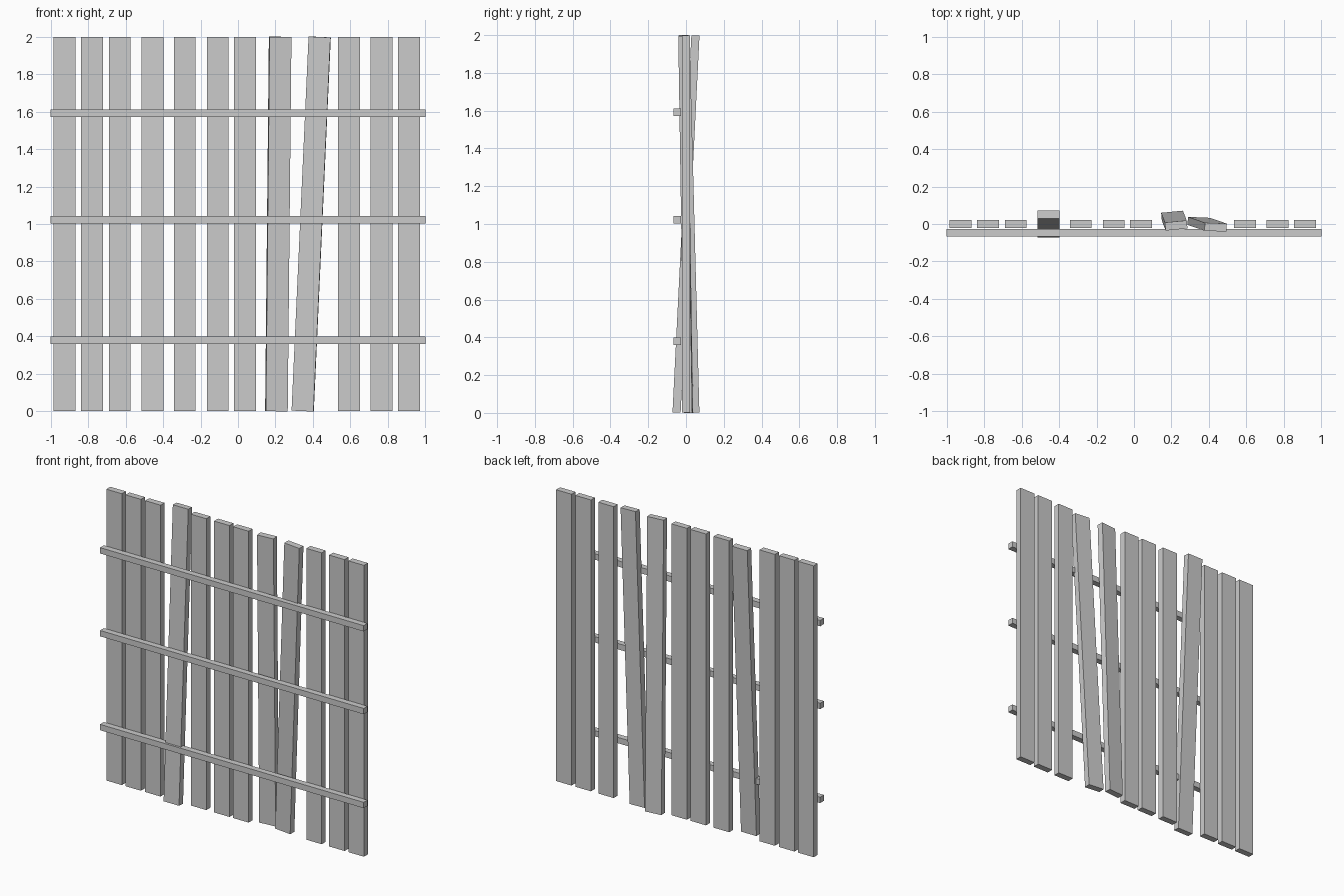
import bpy, bmesh
from math import radians
from mathutils import Vector, Matrix

if "Cube" in bpy.data.objects:
    bpy.data.objects.remove(bpy.data.objects["Cube"])


def box(name, size, centre, rot=Matrix.Identity(4)):
    bm = bmesh.new()
    bmesh.ops.create_cube(bm, size=1, matrix=Matrix.Translation(centre) @ rot @ Matrix.Diagonal((*size, 1)))
    mesh = bpy.data.meshes.new(name)
    bm.to_mesh(mesh)
    bm.free()
    obj = bpy.data.objects.new(name, mesh)
    bpy.context.collection.objects.link(obj)
    return obj


def slat(name, bottom, top, twist=0):
    """Plank whose centreline runs from bottom (x, y) to top (x, y)."""
    a, b = Vector((*bottom, 0)), Vector((*top, 2))
    lean = Vector((0, 0, 1)).rotation_difference(b - a).to_matrix().to_4x4()
    box(name, (0.117, 0.043, 1.998), (a + b) / 2, lean @ Matrix.Rotation(radians(twist), 4, 'Z'))


# Upright slats
for x in (-0.925, -0.78, -0.631, -0.284, -0.108, 0.037, 0.592, 0.765, 0.912):
    slat("slat", (x, 0), (x, 0))

# Loose slats, leaning and twisted
slat("leaning_slat", (-0.456, -0.05), (-0.456, 0.05))
slat("twisted_slat", (0.205, 0.044), (0.225, -0.008), 5.5)
slat("tilted_slat", (0.345, 0.014), (0.436, -0.017), -2.5)

# Horizontal rails across the front
for z in (0.379, 1.023, 1.591):
    box("rail", (2, 0.041, 0.04), (0, -0.046, z))
